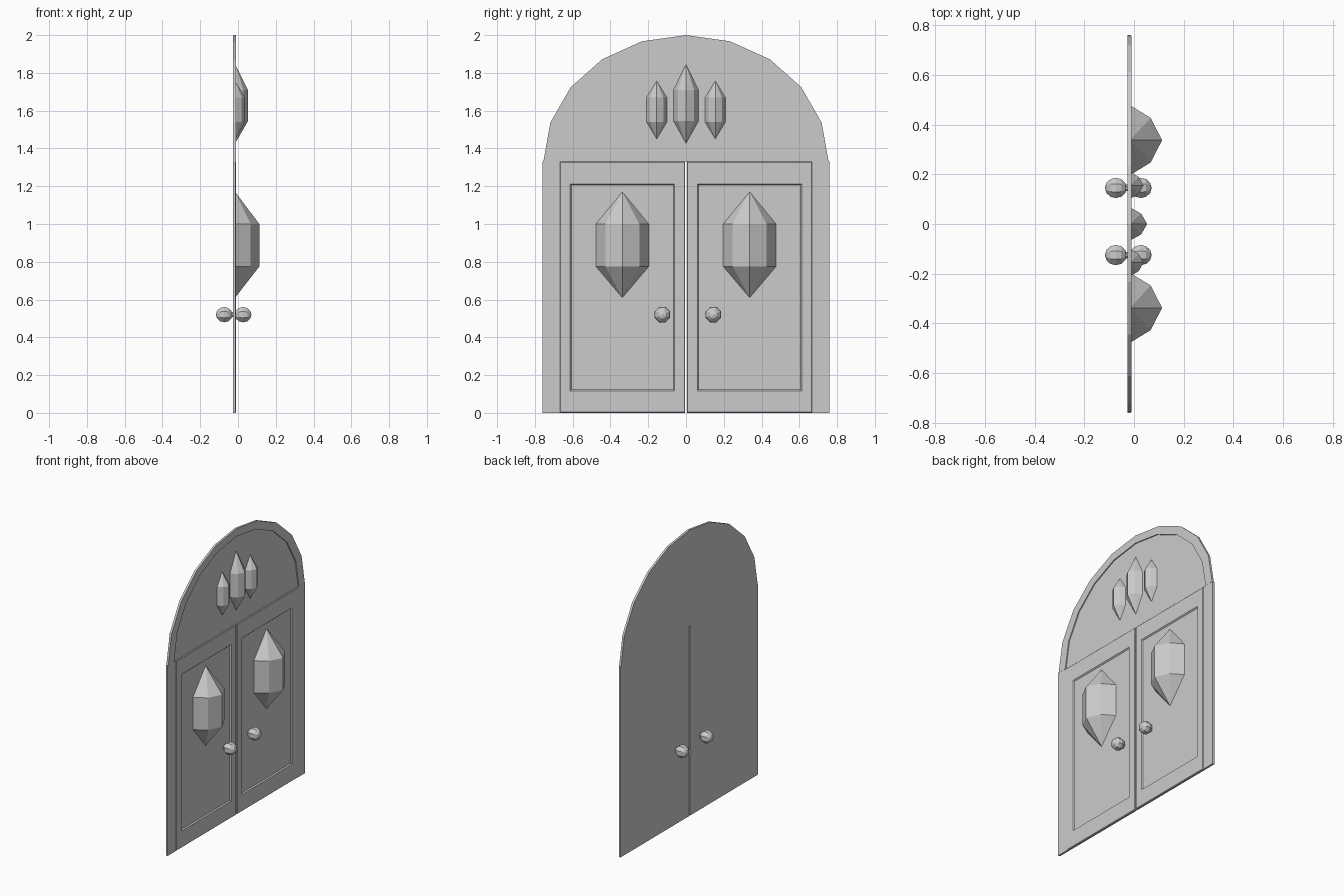
import bpy, bmesh
from math import sin, cos, pi
from mathutils import Matrix

if "Cube" in bpy.data.objects:
    bpy.data.objects.remove(bpy.data.objects["Cube"])

BACK, FRONT = -0.026, -0.010


def finish(name, bm):
    bmesh.ops.recalc_face_normals(bm, faces=bm.faces[:])
    me = bpy.data.meshes.new(name)
    bm.to_mesh(me)
    bm.free()
    ob = bpy.data.objects.new(name, me)
    bpy.context.collection.objects.link(ob)
    return ob


def slab(name, outline, x0, x1, edge=0, frame=None):
    """Extrude a (y, z) outline along x; optional soft front edge and recessed panel."""
    bm = bmesh.new()
    back = bm.faces.new([bm.verts.new((x0, y, z)) for y, z in outline])
    ext = bmesh.ops.extrude_face_region(bm, geom=[back], use_keep_orig=True)
    front = [g for g in ext["geom"] if isinstance(g, bmesh.types.BMFace)][0]
    bmesh.ops.translate(bm, vec=(x1 - edge - x0, 0, 0), verts=front.verts[:])
    bmesh.ops.recalc_face_normals(bm, faces=bm.faces[:])

    def step(width, dx):
        bmesh.ops.inset_region(bm, faces=[front], thickness=width, use_even_offset=True)
        bmesh.ops.translate(bm, vec=(dx, 0, 0), verts=front.verts[:])
    if edge:
        step(edge, edge)
    if frame:
        step(frame - edge, 0)
        step(0.007, -0.008)
    return finish(name, bm)


def rect(y0, y1, z0, z1):
    return [(y0, z0), (y1, z0), (y1, z1), (y0, z1)]


def arc(a, b, n=10):
    return [(a * cos(pi * i / n), 1.33 + b * sin(pi * i / n)) for i in range(n + 1)]


def crystal(name, y, half, depth, zs):
    """Half crystal: two matching rings capped by points, flat back in the door."""
    x0 = -0.015
    ring = [(x0, half), (x0 + 0.64 * depth, 0.64 * half), (x0 + depth, 0),
            (x0 + 0.64 * depth, -0.64 * half), (x0, -half)]
    bm = bmesh.new()
    low, high = ([bm.verts.new((px, y + py, z)) for px, py in ring] for z in zs[1:3])
    bottom, top = (bm.verts.new((x0, y, z)) for z in (zs[0], zs[3]))
    for i in range(4):
        bm.faces.new((low[i], low[i + 1], high[i + 1], high[i]))
        bm.faces.new((bottom, low[i + 1], low[i]))
        bm.faces.new((top, high[i], high[i + 1]))
    bm.faces.new((bottom, low[0], high[0], top, high[4], low[4]))
    finish(name, bm)


def knob(name, y, z=0.52):
    """Faceted ball on each side of the door, joined by a thin stem."""
    bm = bmesh.new()
    turn = Matrix.Rotation(pi / 2, 4, 'Y') @ Matrix.Rotation(pi / 8, 4, 'Z')
    for x in (0.027, -0.073):
        bmesh.ops.create_uvsphere(bm, u_segments=8, v_segments=6, radius=0.044,
                                  matrix=Matrix.Translation((x, y, z)) @ turn)
    bmesh.ops.create_cone(bm, cap_ends=True, segments=8, radius1=0.014, radius2=0.014,
                          depth=0.06, matrix=Matrix.Translation((-0.023, y, z)) @ turn)
    finish(name, bm)


# Arch rim and its recessed infill
slab("arch_rim", arc(0.755, 0.67) + arc(0.69, 0.615)[::-1], BACK, -0.011)
slab("arch_panel", arc(0.69, 0.615), BACK, -0.018)

for side, s in (("left", -1), ("right", 1)):
    # Jambs and panelled doors
    slab(side + "_jamb", rect(*sorted((s * 0.668, s * 0.76)), 0, 1.33), BACK, -0.012)
    slab(side + "_door", rect(*sorted((s * 0.005, s * 0.668)), 0, 1.33), BACK, FRONT,
         edge=0.004, frame=0.055).name = side + "_door"
    # Crystals
    crystal(side + "_door_crystal", s * 0.337, 0.14, 0.128, (0.61, 0.775, 1.0, 1.17))
    crystal(side + "_arch_crystal", s * 0.155, 0.054, 0.053, (1.45, 1.54, 1.67, 1.757))

crystal("middle_arch_crystal", 0, 0.066, 0.068, (1.427, 1.545, 1.71, 1.845))
knob("left_knob", -0.125)
knob("right_knob", 0.145)

# Lower rail is deeper than the other door rails: drop the panel's lower edge into place
for ob in bpy.data.objects:
    if ob.name.endswith("_door"):
        for v in ob.data.vertices:
            inner = 0.05 < abs(v.co.y) < 0.62
            if inner and 0.04 < v.co.z < 0.1:
                v.co.z += 0.062
            elif inner and v.co.z > 1.2:
                v.co.z -= 0.062
